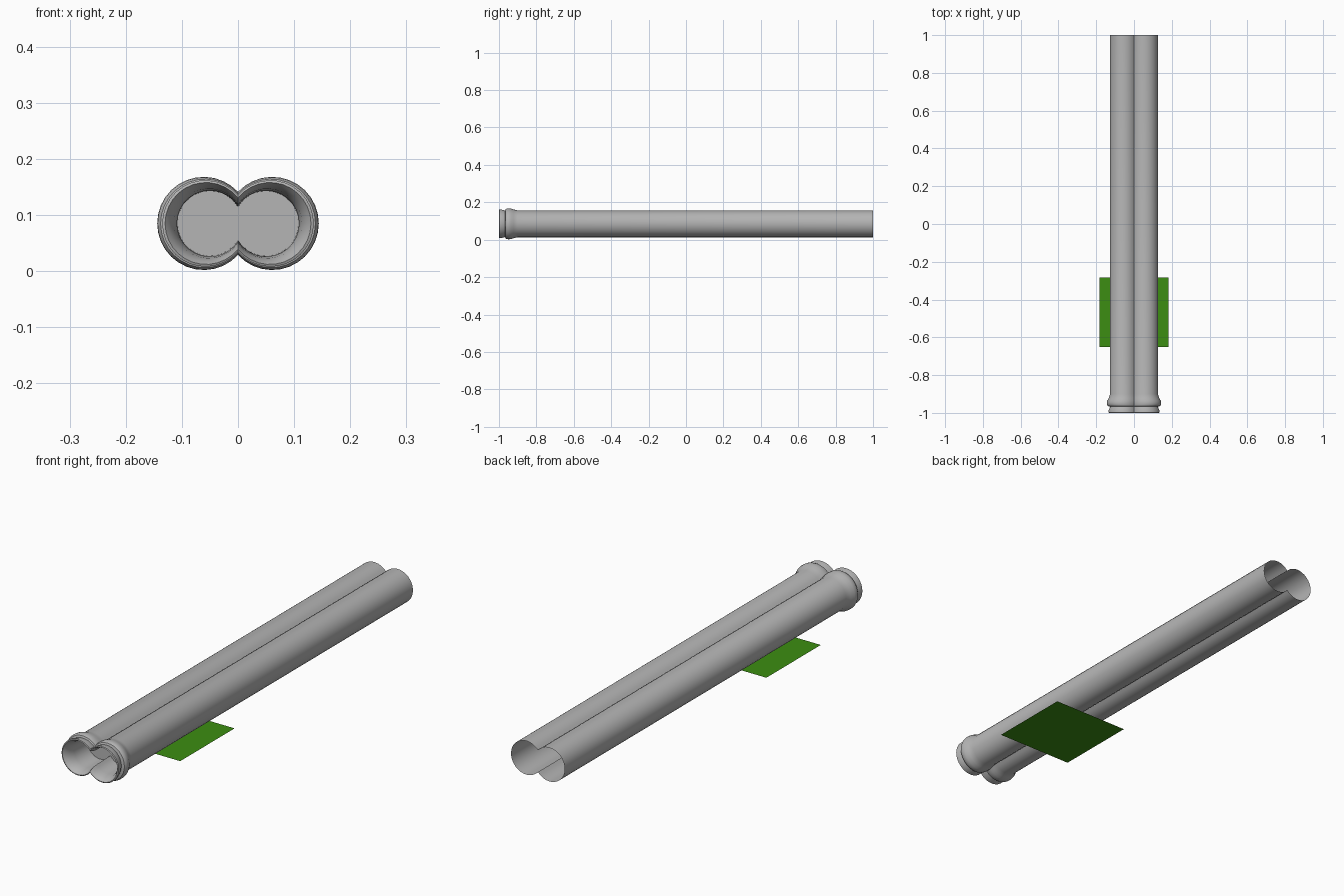
import bpy
import bmesh
import math

cube = bpy.data.objects.get("Cube")
if cube:
    bpy.data.objects.remove(cube, do_unlink=True)

AXIS_Z = 0.085
ARC_STEPS = 24


def make_material(name, color):
    mat = bpy.data.materials.new(name)
    mat.use_nodes = True
    rgba = (*color, 1.0)
    mat.diffuse_color = rgba
    mat.node_tree.nodes["Principled BSDF"].inputs["Base Color"].default_value = rgba
    return mat


def figure_eight(half_width, radius):
    """Outline of two overlapping circles, as (x, z) points."""
    c = half_width - radius
    start = math.acos(-c / radius)
    right = []
    for i in range(ARC_STEPS + 1):
        a = -start + 2 * start * i / ARC_STEPS
        right.append((c + radius * math.cos(a), radius * math.sin(a)))
    # The left lobe mirrors the right one; crease points are shared
    left = [(-x, z) for x, z in reversed(right[1:-1])]
    return right + left


def finish(name, bm, mat):
    mesh = bpy.data.meshes.new(name)
    bm.to_mesh(mesh)
    bm.free()
    mesh.materials.append(mat)
    obj = bpy.data.objects.new(name, mesh)
    bpy.context.collection.objects.link(obj)
    return obj


def smooth(obj):
    bpy.ops.object.select_all(action='DESELECT')
    obj.select_set(True)
    bpy.context.view_layer.objects.active = obj
    bpy.ops.object.shade_smooth_by_angle(angle=math.radians(40))


def loft(name, stations, mat, cap_first=False):
    """Skin figure-eight outlines placed along y."""
    bm = bmesh.new()
    rings = []
    for y, w, r in stations:
        rings.append([bm.verts.new((x, y, AXIS_Z + z)) for x, z in figure_eight(w, r)])
    for a, b in zip(rings, rings[1:]):
        n = len(a)
        for i in range(n):
            j = (i + 1) % n
            bm.faces.new((a[i], b[i], b[j], a[j]))
    if cap_first:
        # Two lobes that meet on the centre line
        ring = rings[0]
        bm.faces.new(ring[:ARC_STEPS + 1])
        bm.faces.new(ring[ARC_STEPS:] + ring[:1])
    bmesh.ops.recalc_face_normals(bm, faces=bm.faces)
    obj = finish(name, bm, mat)
    smooth(obj)
    return obj


grey = make_material("pipe grey", (0.46, 0.46, 0.46))
green = make_material("ground green", (0.045, 0.27, 0.006))

# Double pipe: inner socket, rolled lip, groove, collar, long open barrel
# Each station is y, half width, lobe radius
loft("double_pipe", [
    (-0.86, 0.108, 0.058),
    (-0.95, 0.109, 0.059),
    (-0.975, 0.114, 0.062),
    (-0.992, 0.123, 0.068),
    (-1.0, 0.130, 0.073),
    (-0.998, 0.135, 0.077),
    (-0.985, 0.134, 0.076),
    (-0.967, 0.126, 0.071),
    (-0.964, 0.138, 0.079),
    (-0.957, 0.143, 0.082),
    (-0.948, 0.144, 0.083),
    (-0.936, 0.142, 0.082),
    (-0.922, 0.134, 0.077),
    (-0.90, 0.127, 0.072),
    (1.0, 0.127, 0.072),
], grey, cap_first=True)

# Thin ground patch under the pipe
bm = bmesh.new()
corners = [(-0.182, -0.65), (0.182, -0.65), (0.182, -0.283), (-0.182, -0.283)]
bm.faces.new([bm.verts.new((x, y, 0.0)) for x, y in corners])
finish("ground_patch", bm, green)
